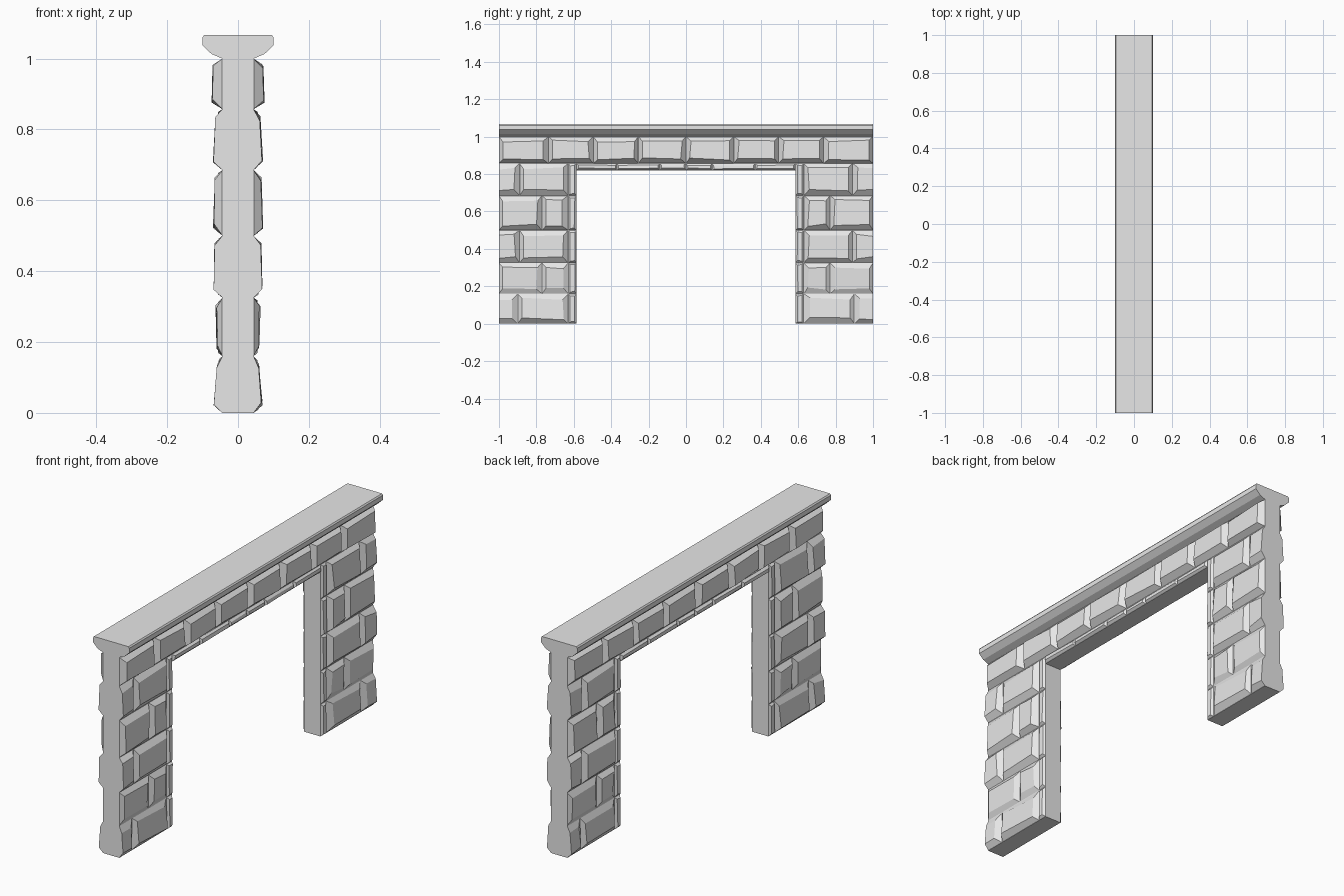
import bpy, bmesh, random

if "Cube" in bpy.data.objects:
    bpy.data.objects.remove(bpy.data.objects["Cube"])

random.seed(4)
CORE = 0.045                      # half thickness of the wall core
OPEN_Y, OPEN_Z = 0.585, 0.82      # doorway half width and height
TRIM_Y, TRIM_Z = 0.63, 0.857      # outer edge of the doorway trim

stone = bpy.data.materials.new("grey_stone")
stone.diffuse_color = (0.8, 0.8, 0.8, 1)
stone.use_nodes = True
stone.node_tree.nodes["Principled BSDF"].inputs["Base Color"].default_value = stone.diffuse_color


def finish(name, bm):
    bmesh.ops.recalc_face_normals(bm, faces=bm.faces)
    mesh = bpy.data.meshes.new(name)
    bm.to_mesh(mesh)
    bm.free()
    mesh.materials.append(stone)
    obj = bpy.data.objects.new(name, mesh)
    bpy.context.collection.objects.link(obj)
    return obj


def extrude(name, points, vec):
    bm = bmesh.new()
    face = bm.faces.new([bm.verts.new(p) for p in points])
    res = bmesh.ops.extrude_face_region(bm, geom=[face])
    moved = [v for v in res["geom"] if isinstance(v, bmesh.types.BMVert)]
    bmesh.ops.translate(bm, verts=moved, vec=vec)
    return finish(name, bm)


def block(bm, sx, sy, y0, y1, z0, z1, low, high, inset, end_inset):
    """Bevelled stone on one wall face; low and high are its depths from the wall centre."""
    j = lambda a: random.uniform(-a, a)
    a = inset
    b = end_inset
    base = [(y0, z0), (y1, z0), (y1, z1), (y0, z1)]
    k = a * 0.25
    front = [(y0 + a + j(k), z0 + a + j(k)), (y1 - b, z0 + a + j(k)),
             (y1 - b, z1 - a + j(k)), (y0 + a + j(k), z1 - a + j(k))]
    vb = [bm.verts.new((sx * (CORE - 0.001), sy * y, z)) for y, z in base]
    vf = [bm.verts.new((sx * (d + j(0.002)), sy * y, z))
          for (y, z), d in zip(front, (low, low, high, high))]
    bm.faces.new(vb)
    bm.faces.new(vf)
    for i in range(4):
        n = (i + 1) % 4
        bm.faces.new((vb[i], vb[n], vf[n], vf[i]))


# Wall core: doorway outline extruded through its thickness
outline = [(-1, 0), (-OPEN_Y, 0), (-OPEN_Y, OPEN_Z), (OPEN_Y, OPEN_Z),
           (OPEN_Y, 0), (1, 0), (1, 1.003), (-1, 1.003)]
extrude("wall_core", [(-CORE, y, z) for y, z in outline], (2 * CORE, 0, 0))

# Coping along the top
half = [(0.045, 1.0), (0.075, 1.013), (0.1, 1.037), (0.1, 1.06), (0.095, 1.067)]
profile = half + [(-x, z) for x, z in reversed(half)]
extrude("coping", [(x, -1, z) for x, z in profile], (0, 2, 0))

# Stone courses: (bottom, top, lower depth, upper depth, joint)
courses = [
    (0.0, 0.16, 0.067, 0.059, 0.90),
    (0.16, 0.325, 0.059, 0.062, 0.77),
    (0.325, 0.50, 0.067, 0.065, 0.89),
    (0.50, 0.685, 0.069, 0.065, 0.77),
    (0.685, 0.857, 0.069, 0.062, 0.89),
]
piers, lintel, trim = bmesh.new(), bmesh.new(), bmesh.new()
for sx in (-1, 1):
    for sy in (-1, 1):
        # Pier stones, flush at the wall end on every other course
        for i, (z0, z1, low, high, joint) in enumerate(courses):
            block(piers, sx, sy, TRIM_Y, joint, z0, z1, low, high, 0.027, 0.022)
            block(piers, sx, sy, joint, 1, z0, z1, low, high, 0.027,
                  0.02 if i % 2 else 0)
            # Narrow trim stones beside the doorway
            block(trim, sx, sy, OPEN_Y, TRIM_Y, z0, z1, 0.056, 0.054, 0.011, 0.011)
        # Lintel course over the whole width
        joints = [0, 0.255, 0.495, 0.735, 1]
        for y0, y1 in zip(joints, joints[1:]):
            block(lintel, sx, sy, y0, y1, 0.857, 1.0, 0.073, 0.070, 0.024, 0.022)
        # Narrow trim stones above the doorway
        joints = [0, 0.14, 0.37, OPEN_Y]
        for y0, y1 in zip(joints, joints[1:]):
            block(trim, sx, sy, y0, y1, OPEN_Z, TRIM_Z, 0.056, 0.055, 0.01, 0.01)

finish("pier_stones", piers)
finish("lintel_stones", lintel)
finish("doorway_trim", trim)
